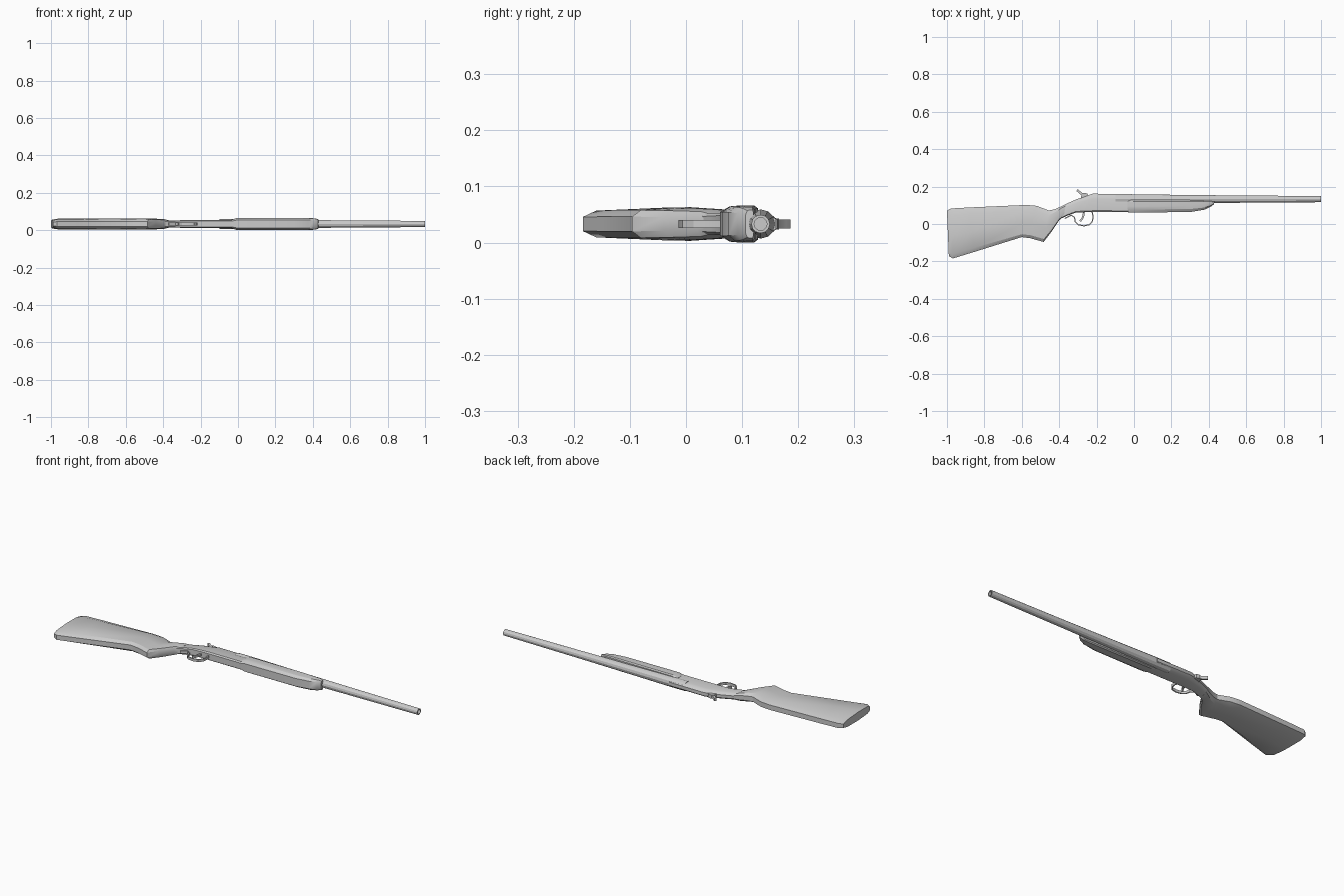
import bpy, bmesh, math

if "Cube" in bpy.data.objects:
    bpy.data.objects.remove(bpy.data.objects["Cube"])

CZ = 0.033  # mid-plane of the whole model


def finish(name, bm, angle=25):
    bmesh.ops.recalc_face_normals(bm, faces=bm.faces)
    me = bpy.data.meshes.new(name)
    bm.to_mesh(me)
    bm.free()
    ob = bpy.data.objects.new(name, me)
    bpy.context.collection.objects.link(ob)
    bpy.ops.object.select_all(action='DESELECT')
    ob.select_set(True)
    bpy.context.view_layer.objects.active = ob
    bpy.ops.object.shade_smooth_by_angle(angle=math.radians(angle))
    return ob


def loft(name, rings, cap=True):
    bm = bmesh.new()
    vr = [[bm.verts.new(p) for p in r] for r in rings]
    n = len(rings[0])
    for a, b in zip(vr, vr[1:]):
        for i in range(n):
            j = (i + 1) % n
            bm.faces.new((a[i], a[j], b[j], b[i]))
    if cap:
        bm.faces.new(vr[0])
        bm.faces.new(vr[-1])
    return finish(name, bm)


def body(name, sections, half_profile):
    """section: top x, top y, bottom x, bottom y, half width."""
    rings = []
    for xt, yt, xb, yb, hw in sections:
        def pt(t, w):
            return (xb + (xt - xb) * t, yb + (yt - yb) * t, CZ + w * hw)
        rings.append([pt(t, w) for t, w in half_profile] +
                     [pt(t, -w) for t, w in reversed(half_profile)])
    return loft(name, rings)


def tube(name, stations, n, yc):
    """Revolve (x, radius) stations around an axis along x."""
    rings = [[(x, yc(x) + r * math.cos(2 * math.pi * i / n),
               CZ + r * math.sin(2 * math.pi * i / n)) for i in range(n)]
             for x, r in stations]
    return loft(name, rings)


def plate(name, pts, hw):
    return loft(name, [[(x, y, CZ - hw) for x, y in pts],
                       [(x, y, CZ + hw) for x, y in pts]])


def strap(name, path, th, hw):
    """Flat strip of rectangular section following an xy path."""
    rings = []
    for i, (x, y) in enumerate(path):
        a, b = path[max(i - 1, 0)], path[min(i + 1, len(path) - 1)]
        dx, dy = b[0] - a[0], b[1] - a[1]
        d = math.hypot(dx, dy)
        nx, ny = -dy / d * th, dx / d * th
        rings.append([(x + s * nx, y + s * ny, CZ + k * hw)
                      for s, k in ((1, 1), (1, -1), (-1, -1), (-1, 1))])
    return loft(name, rings)


# Butt stock with pistol grip
body("stock", [
    (-1.0, .070, -.990, -.172, .023),
    (-.980, .083, -.968, -.184, .028),
    (-.890, .088, -.850, -.148, .029),
    (-.575, .102, -.600, -.070, .030),
    (-.520, .097, -.555, -.076, .030),
    (-.455, .072, -.483, -.096, .029),
    (-.420, .080, -.440, -.040, .028),
    (-.390, .094, -.400, .020, .026),
    (-.365, .106, -.375, .040, .020),
], [(0, .45), (.09, .85), (.45, 1), (.85, .85), (1, .45)])

# Receiver
body("receiver", [
    (-.410, .080, -.410, .020, .017),
    (-.365, .107, -.360, .043, .019),
    (-.300, .135, -.315, .060, .020),
    (-.250, .152, -.265, .063, .021),
    (-.220, .162, -.220, .063, .022),
    (-.010, .160, -.010, .063, .022),
], [(0, .75), (.08, 1), (.72, 1), (.9, .75), (1, .4)])

# Fore-end
body("fore_end", [
    (-.035, .126, -.035, .063, .023),
    (-.005, .128, -.005, .061, .033),
    (.300, .127, .300, .064, .033),
    (.380, .124, .375, .076, .032),
    (.415, .122, .410, .092, .030),
    (.430, .120, .428, .106, .025),
], [(0, .65), (.25, .95), (.5, 1), (.9, 1), (1, .85)])

# Barrel with bored muzzle
tube("barrel", [(-.10, .026), (0, .026), (.22, .023), (.55, .0195), (1, .0165),
                (1, .0115), (.93, .0115)], 12, lambda x: .133)

# Trigger guard and trigger
strap("trigger_guard", [(-.370, .030), (-.335, .047), (-.318, .035), (-.314, .012),
                        (-.298, -.004), (-.268, -.010), (-.238, -.004),
                        (-.222, .015), (-.219, .040), (-.224, .066)], .003, .007)
strap("trigger", [(-.268, .066), (-.270, .045), (-.277, .028), (-.288, .015)],
      .005, .005)

# Hammer
plate("hammer_body", [(-.285, .135), (-.245, .145), (-.248, .163), (-.266, .166),
                      (-.280, .160)], .010)
strap("hammer_spur", [(-.262, .155), (-.283, .163), (-.295, .174), (-.305, .181)],
      .006, .008)
